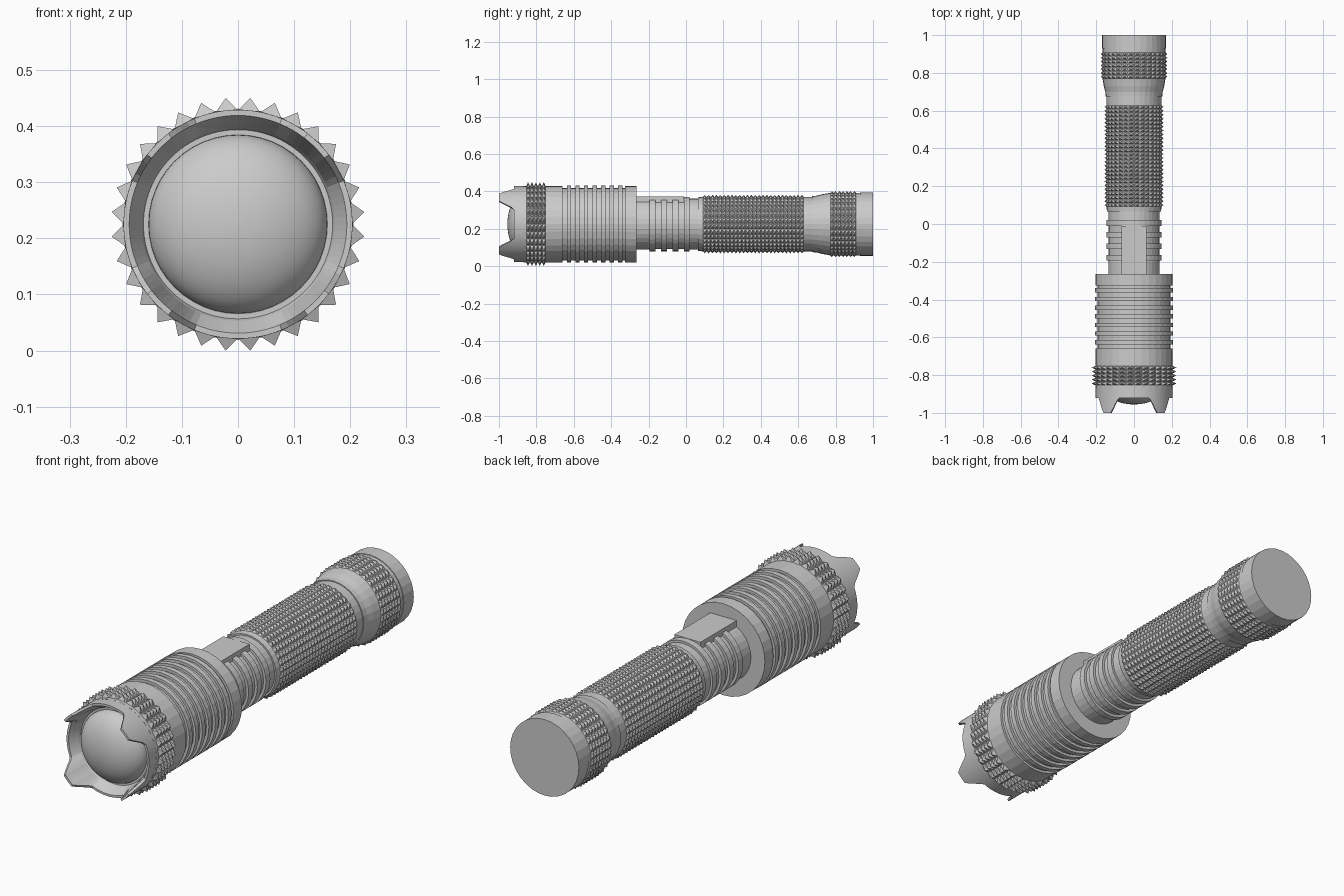
import bpy, bmesh
from math import sin, cos, pi, radians

if "Cube" in bpy.data.objects:
    bpy.data.objects.remove(bpy.data.objects["Cube"])

ZC = 0.225   # height of the torch axis
SEG = 32


def finish(bm, name, smooth=False):
    bmesh.ops.remove_doubles(bm, verts=bm.verts, dist=1e-5)
    bmesh.ops.recalc_face_normals(bm, faces=bm.faces)
    me = bpy.data.meshes.new(name)
    bm.to_mesh(me)
    bm.free()
    for p in me.polygons:
        p.use_smooth = smooth
    ob = bpy.data.objects.new(name, me)
    ob.location.z = ZC
    bpy.context.collection.objects.link(ob)
    return ob


def lathe(profile, seg=SEG, closed=False, warp=None):
    """Turn (radius, y) points about the y axis; warp may move y by angle."""
    bm = bmesh.new()
    rings = []
    for i, (r, y) in enumerate(profile):
        ring = []
        for k in range(seg):
            a = 2 * pi * k / seg
            yy = warp(i, y, a) if warp else y
            ring.append(bm.verts.new((r * cos(a), yy, r * sin(a))))
        rings.append(ring)
    pairs = list(zip(rings, rings[1:])) + ([(rings[-1], rings[0])] if closed else [])
    for A, B in pairs:
        for k in range(seg):
            n = (k + 1) % seg
            bm.faces.new((A[k], A[n], B[n], B[k]))
    if not closed:
        for ring in (rings[0], rings[-1]):
            bm.faces.new(ring)
    return bm


def band(r, y0, y1, rows):
    return [(r, y0 + (y1 - y0) * i / rows) for i in range(rows + 1)]


def spikes(bm, y0, y1, height, inset=0.002):
    """Raise a small pyramid on every face of a band."""
    bmesh.ops.recalc_face_normals(bm, faces=bm.faces)
    faces = [f for f in bm.faces
             if y0 < f.calc_center_median().y < y1 and abs(f.normal.y) < 0.1]
    bmesh.ops.inset_individual(bm, faces=faces, thickness=inset)
    bmesh.ops.poke(bm, faces=faces, offset=height)


def rings(y0, y1, n, r_low, r_high, duty=0.5):
    """Square-cut rings: groove then ridge, n times."""
    pts, step = [], (y1 - y0) / n
    for i in range(n):
        a = y0 + i * step
        b = a + step * (1 - duty)
        pts += [(r_low, a), (r_low, b), (r_high, b), (r_high, a + step)]
    return pts


# Crown bezel with four teeth on the diagonals
def crown(i, y, a):
    if i not in (1, 2):
        return y
    off = abs((a + pi / 4) % (pi / 2) - pi / 4)      # angle from nearest axis
    off = pi / 4 - off                               # angle from nearest diagonal
    t = (radians(21) - off) / radians(13)
    return y - 0.08 * max(0, min(1, t))


bezel = lathe([(0.204, -0.86), (0.204, -0.92), (0.194, -0.92),
               (0.172, -0.88), (0.165, -0.86)], seg=96, closed=True, warp=crown)
finish(bezel, "crown_bezel")

# Domed lens
lens = lathe([(0.160 * cos(t * pi / 24), -0.865 - 0.09 * sin(t * pi / 24))
              for t in range(12)] + [(0.0005, -0.955)], seg=48)
finish(lens, "lens", smooth=True)

# Head with spiked grip band and cooling rings
head = lathe([(0.205, -0.87)] + band(0.205, -0.855, -0.75, 5)
             + [(0.205, -0.66)] + rings(-0.66, -0.34, 7, 0.194, 0.206)
             + [(0.194, -0.34), (0.194, -0.325), (0.205, -0.325), (0.205, -0.265)])
spikes(head, -0.855, -0.75, 0.022)
finish(head, "head")

# Neck with rings
neck = lathe([(0.136, -0.28), (0.136, -0.20)]
             + rings(-0.225, 0.02, 4, 0.134, 0.146)[1:]
             + [(0.136, 0.02), (0.136, 0.07)])
finish(neck, "neck")

# Switch block on top of the neck
bm = bmesh.new()
bmesh.ops.create_cube(bm, size=1)
for v in bm.verts:
    v.co = (v.co.x * 0.13, -0.1375 + v.co.y * 0.255, 0.122 + v.co.z * 0.05)
finish(bm, "switch_block")

# Battery tube with spiked grip
tube = lathe([(0.143, 0.065)] + band(0.146, 0.09, 0.63, 26) + [(0.146, 0.69)])
spikes(tube, 0.09, 0.63, 0.012)
finish(tube, "battery_tube")

# Flared tail cap with spiked grip
tail = lathe([(0.150, 0.675), (0.152, 0.70), (0.160, 0.73), (0.165, 0.76)]
             + band(0.167, 0.77, 0.91, 7)
             + [(0.167, 0.93), (0.170, 0.93), (0.170, 1.0)])
spikes(tail, 0.77, 0.91, 0.011)
finish(tail, "tail_cap")
